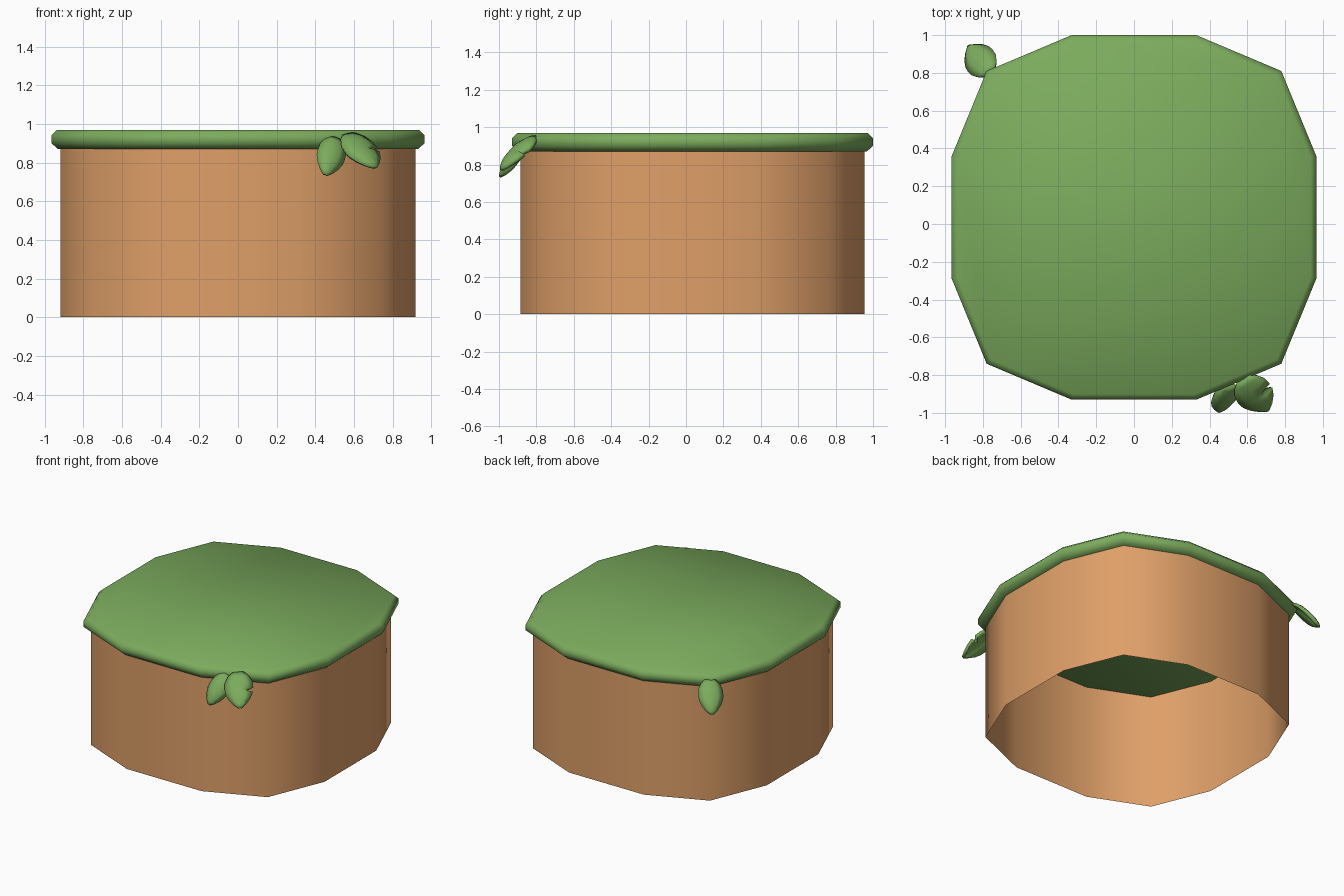
import bpy, bmesh
from mathutils import Vector

if "Cube" in bpy.data.objects:
    bpy.data.objects.remove(bpy.data.objects["Cube"])

CY = 0.035  # tub centre in y


def material(name, rgb):
    m = bpy.data.materials.new(name)
    m.diffuse_color = (*rgb, 1)
    m.use_nodes = True
    m.node_tree.nodes["Principled BSDF"].inputs["Base Color"].default_value = m.diffuse_color
    return m


GREEN = material("leaf green", (0.20, 0.41, 0.11))
TAN = material("warm tan", (0.74, 0.35, 0.14))


def finish(name, bm, mat):
    bmesh.ops.recalc_face_normals(bm, faces=bm.faces)
    for f in bm.faces:
        f.smooth = True
    me = bpy.data.meshes.new(name)
    bm.to_mesh(me)
    bm.free()
    me.materials.append(mat)
    ob = bpy.data.objects.new(name, me)
    bpy.context.collection.objects.link(ob)
    return ob


# Twelve-sided, slightly squarish outline from one mirrored quarter
quarter = [(0.965, 0.325), (0.78, 0.775), (0.33, 0.965)]
outline = (quarter + [(-x, y) for x, y in reversed(quarter)]
           + [(-x, -y) for x, y in quarter]
           + [(x, -y) for x, y in reversed(quarter)])


def stack(name, profile, mat, capped):
    """Loft the outline through (scale, z) levels."""
    bm = bmesh.new()
    rings = [[bm.verts.new((x * s, y * s + CY, z)) for x, y in outline]
             for s, z in profile]
    n = len(outline)
    for a, b in zip(rings, rings[1:]):
        for i in range(n):
            j = (i + 1) % n
            bm.faces.new((a[i], a[j], b[j], b[i]))
    if capped:
        bm.faces.new(rings[0])
        bm.faces.new(rings[-1])
    return finish(name, bm, mat)


# Open-bottomed wall and the grass lid with a bevelled rim
wall = stack("wall", [(0.953, 0), (0.953, 0.88)], TAN, False)
# tube normals must point outward
for p in wall.data.polygons:
    if p.normal.dot(p.center - Vector((0, CY, p.center.z))) < 0:
        p.flip()
stack("grass_lid", [(0.965, 0.87), (1.0, 0.90), (1.0, 0.942), (0.97, 0.97)],
      GREEN, True)


def leaf(name, base, tip, out, width, notch=False):
    """Crowned, thin egg-shaped leaf running from base to tip."""
    base, tip, out = Vector(base), Vector(tip), Vector(out)
    run = tip - base
    side = out.cross(run).normalized()
    up = run.cross(side).normalized()
    if up.dot(out) < 0:
        up = -up
    if side.x * -out.y + side.y * out.x < 0:  # right as seen from outside
        side = -side
    rows = [(0, .4), (.12, .74), (.28, .96), (.45, 1), (.52, .98),
            (.59, .95), (.75, .74), (.9, .4), (1, .06)]
    bm = bmesh.new()
    grid = []
    for t, w in rows:
        row = []
        for u in (-1, -0.5, 0, 0.5, 1):
            k = 0.5 if notch and t == .52 and u > 0 else 1
            bulge = 0.028 * (1 - u * u) * min(1, 4 * t * (1 - t) + 0.2)
            row.append(bm.verts.new(base + run * t + side * (u * k * w * width / 2)
                                    + up * bulge))
        grid.append(row)
    for a, b in zip(grid, grid[1:]):
        for i in range(4):
            bm.faces.new((a[i], a[i + 1], b[i + 1], b[i]))
    ob = finish(name, bm, GREEN)
    mod = ob.modifiers.new("thickness", 'SOLIDIFY')
    mod.thickness = 0.022
    mod.offset = 0
    return ob


# Leaves hanging over the rim
leaf("front_small_leaf", (.505, -.85, .92), (.45, -.985, .735), (.35, -.8, .7), .14)
leaf("front_notched_leaf", (.575, -.82, .94), (.705, -.98, .77), (.5, -.9, .7), .19, True)
leaf("back_leaf", (-.76, .80, .93), (-.87, .935, .75), (-.7, .75, .9), .165)
